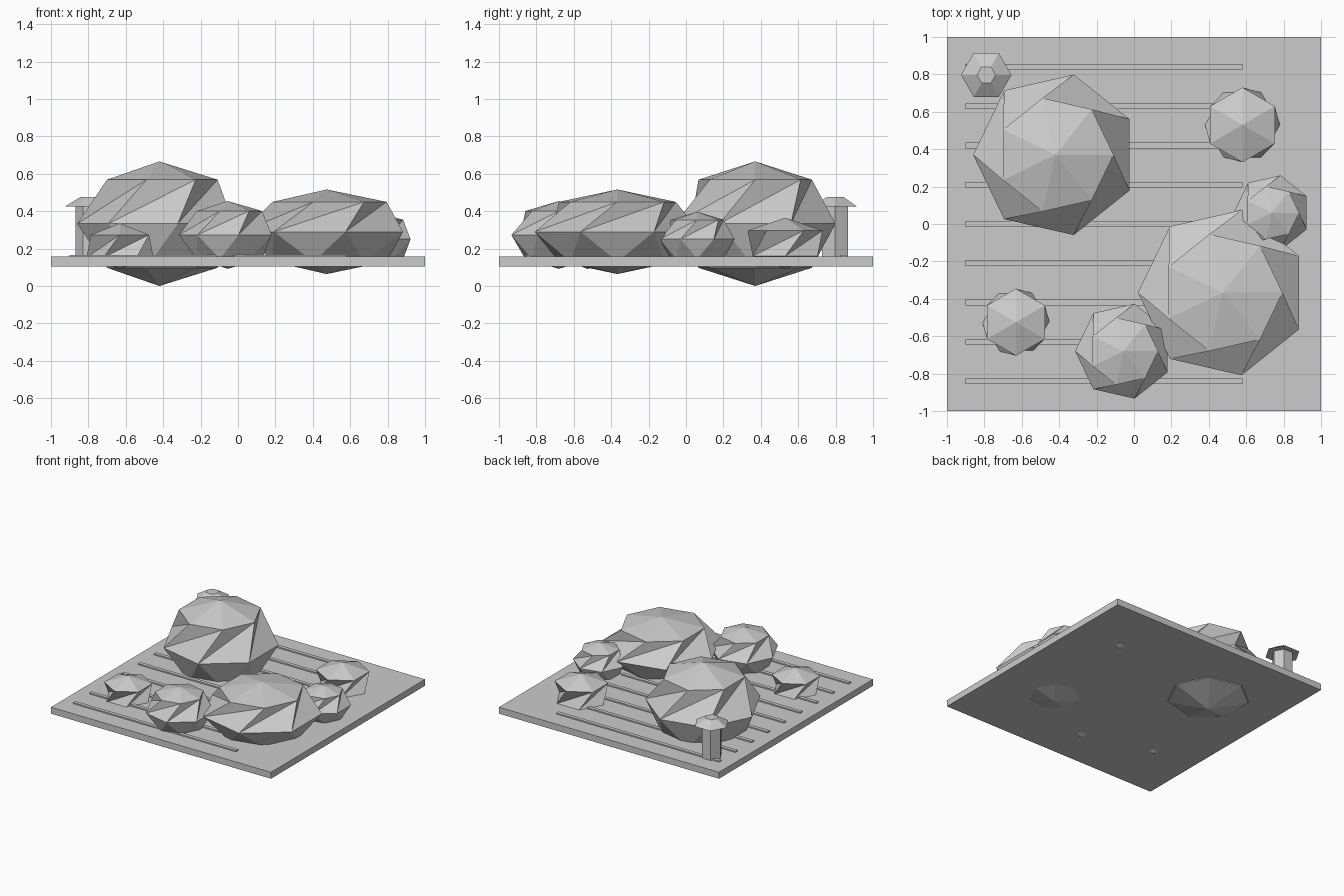
import bpy, bmesh
from math import sin, cos, pi

if "Cube" in bpy.data.objects:
    bpy.data.objects.remove(bpy.data.objects["Cube"])


def finish(name, bm):
    bmesh.ops.recalc_face_normals(bm, faces=bm.faces)
    me = bpy.data.meshes.new(name)
    bm.to_mesh(me)
    bm.free()
    ob = bpy.data.objects.new(name, me)
    bpy.context.collection.objects.link(ob)
    return ob


def box(name, x0, x1, y0, y1, z0, z1):
    bm = bmesh.new()
    bmesh.ops.create_cube(bm, size=1)
    for v in bm.verts:
        v.co = ((x0 + x1) / 2 + v.co.x * (x1 - x0),
                (y0 + y1) / 2 + v.co.y * (y1 - y0),
                (z0 + z1) / 2 + v.co.z * (z1 - z0))
    return finish(name, bm)


def rock(name, x, y, z, r, h, seg, rows):
    """Faceted boulder: every other ring is turned half a step, giving twisted facets."""
    bm = bmesh.new()
    top, bottom = bm.verts.new((x, y, z + h)), bm.verts.new((x, y, z - h))
    rings = []
    for i in range(1, rows):
        t = pi * i / rows
        ring = []
        for j in range(seg):
            a = pi + 2 * pi * (j + 0.5 * (i % 2)) / seg
            ring.append(bm.verts.new((x + r * sin(t) * cos(a),
                                      y + r * sin(t) * sin(a), z + h * cos(t))))
        rings.append(ring)
    for j in range(seg):
        k = (j + 1) % seg
        bm.faces.new((top, rings[0][j], rings[0][k]))
        bm.faces.new((bottom, rings[-1][k], rings[-1][j]))
        for a, b in zip(rings, rings[1:]):
            bm.faces.new((a[j], b[j], a[k]))
            bm.faces.new((a[k], b[j], b[k]))
    return finish(name, bm)


def hex_prism(name, x, y, z0, z1, r0, r1):
    bm = bmesh.new()
    low, high = ([bm.verts.new((x + r * cos(pi * j / 3), y + r * sin(pi * j / 3), z))
                  for j in range(6)] for r, z in ((r0, z0), (r1, z1)))
    bm.faces.new(low[::-1])
    bm.faces.new(high)
    for j in range(6):
        k = (j + 1) % 6
        bm.faces.new((low[j], low[k], high[k], high[j]))
    return finish(name, bm)


# sand bed and raked lines
box("sand_bed", -1, 1, -1, 1, 0.104, 0.157)
for i in range(9):
    y = 0.21 * (i - 4)
    box(f"rake_line_{i + 1}", -0.9, 0.58, y - 0.015, y + 0.015, 0.15, 0.167)

# boulders: x, y, z, radius, half height, sides, rows
rocks = [
    (-0.42, 0.37, 0.333, 0.44, 0.333, 7, 4),
    (0.474, -0.367, 0.29, 0.453, 0.226, 7, 4),
    (-0.055, -0.68, 0.273, 0.26, 0.181, 7, 4),
    (0.738, 0.06, 0.25, 0.205, 0.147, 7, 4),
    (0.58, 0.53, 0.228, 0.231, 0.137, 6, 3),
    (-0.631, -0.525, 0.213, 0.207, 0.122, 6, 3),
]
for i, spec in enumerate(rocks):
    rock(f"rock_{i + 1}", *spec)

# stone lantern
hex_prism("lantern_post", -0.79, 0.797, 0.15, 0.43, 0.08, 0.08)
hex_prism("lantern_cap", -0.79, 0.797, 0.425, 0.477, 0.135, 0.05)
